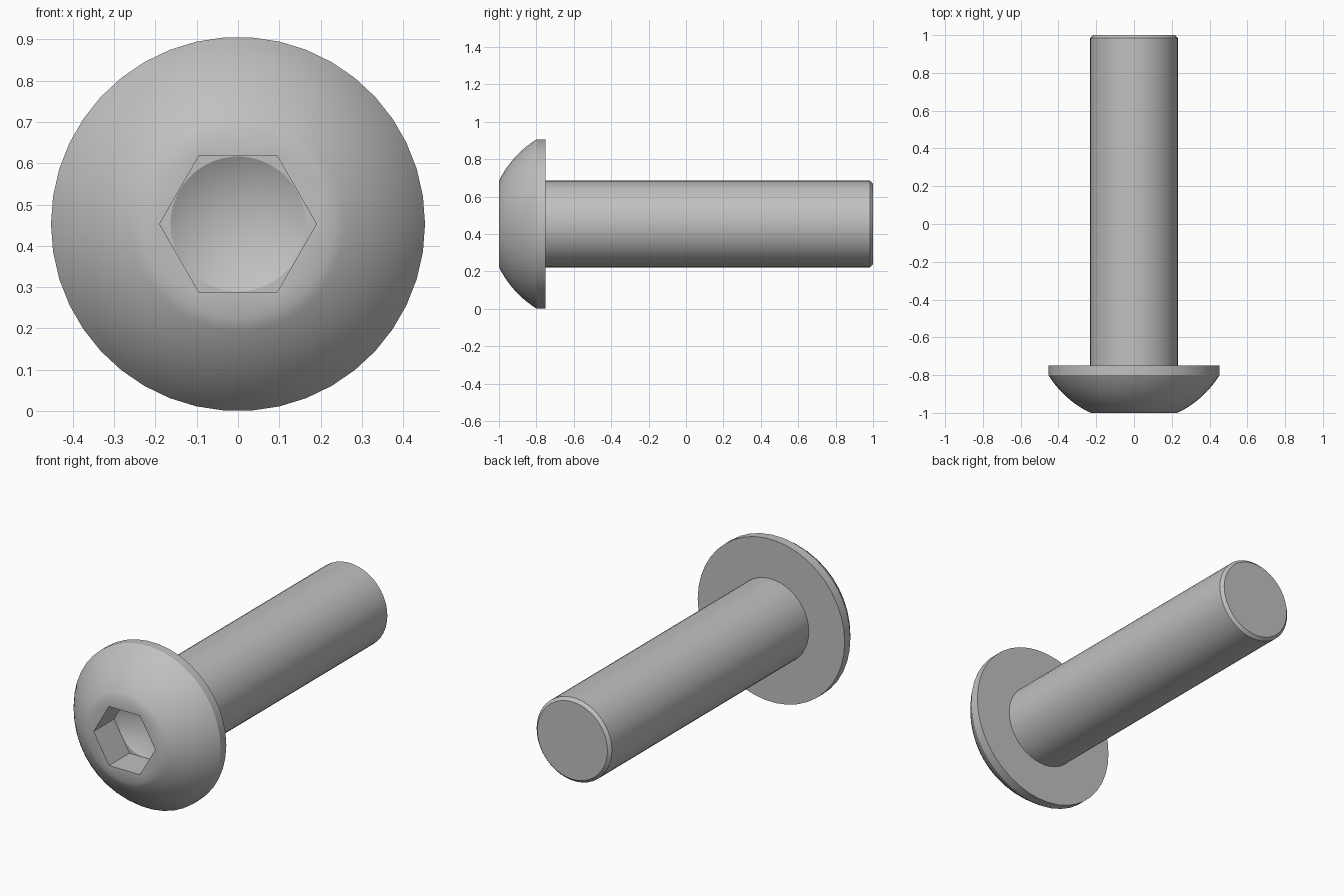
import bpy, bmesh
from math import sin, cos, tan, pi, radians, atan2, hypot

cube = bpy.data.objects.get("Cube")
if cube:
    bpy.data.objects.remove(cube, do_unlink=True)

SIDES = 42
HEAD_R, SHAFT_R, FLAT_R = 0.453, 0.232, 0.23
AXIS_Z = HEAD_R
FRONT, RIM, SEAT, END = -1.0, -0.8, -0.75, 1.0
HEX_R, HEX_DEPTH = 0.19, 0.18
DRILL_R = HEX_R * cos(pi / 6) - 0.001

steel = bpy.data.materials.new("grey steel")
steel.use_nodes = True
colour = (0.53, 0.53, 0.53, 1)
steel.diffuse_color = colour
steel.node_tree.nodes["Principled BSDF"].inputs["Base Color"].default_value = colour


def ring(bm, radius, y, sides=SIDES):
    """Closed loop of vertices around the screw's axis."""
    return [bm.verts.new((radius * cos(2 * pi * i / sides), y,
                          AXIS_Z + radius * sin(2 * pi * i / sides)))
            for i in range(sides)]


def skin(bm, loops):
    """Join successive loops with quads."""
    for a, b in zip(loops, loops[1:]):
        for i in range(len(a)):
            j = (i + 1) % len(a)
            bm.faces.new((a[i], a[j], b[j], b[i]))


def fill_between(bm, outer, inner):
    """Flat face with a hole."""
    edges = []
    for loop in (outer, inner):
        for i, v in enumerate(loop):
            w = loop[(i + 1) % len(loop)]
            edges.append(bm.edges.get((v, w)) or bm.edges.new((v, w)))
    bmesh.ops.triangle_fill(bm, edges=edges, use_beauty=True)


def finish(bm, name):
    bmesh.ops.recalc_face_normals(bm, faces=bm.faces)
    mesh = bpy.data.meshes.new(name)
    bm.to_mesh(mesh)
    bm.free()
    mesh.materials.append(steel)
    obj = bpy.data.objects.new(name, mesh)
    bpy.context.collection.objects.link(obj)
    bpy.ops.object.select_all(action="DESELECT")
    obj.select_set(True)
    bpy.context.view_layer.objects.active = obj
    bpy.ops.object.shade_smooth_by_angle(angle=radians(28.5))


# Domed head: a spherical arc centred on the axis, then rim and seat
bm = bmesh.new()
rise = RIM - FRONT
offset = (HEAD_R ** 2 - FLAT_R ** 2 - rise ** 2) / (2 * rise)
centre_y = RIM + offset
dome_r = hypot(HEAD_R, offset)
start, stop = atan2(FLAT_R, offset + rise), atan2(HEAD_R, offset)
STEPS = 10
loops = []
for k in range(STEPS + 1):
    a = start + (stop - start) * k / STEPS
    loops.append(ring(bm, dome_r * sin(a), centre_y - dome_r * cos(a)))
loops += [ring(bm, HEAD_R, SEAT), ring(bm, SHAFT_R, SEAT)]
skin(bm, loops)

# Hex socket with a conical drilled bottom
hex_top = ring(bm, HEX_R, FRONT, 6)
hex_floor = ring(bm, HEX_R, FRONT + HEX_DEPTH, 6)
skin(bm, [hex_top, hex_floor])
fill_between(bm, loops[0], hex_top)
drill = ring(bm, DRILL_R, FRONT + HEX_DEPTH)
fill_between(bm, hex_floor, drill)
tip = bm.verts.new((0, FRONT + HEX_DEPTH + DRILL_R * tan(pi / 6), AXIS_Z))
for i in range(SIDES):
    bm.faces.new((drill[i], drill[(i + 1) % SIDES], tip))
finish(bm, "screw_head")

# Plain shaft with a chamfered end
bm = bmesh.new()
CHAMFER = 0.016
loops = [ring(bm, SHAFT_R, SEAT), ring(bm, SHAFT_R, END - CHAMFER),
         ring(bm, SHAFT_R - CHAMFER, END)]
skin(bm, loops)
bm.faces.new(loops[-1])
finish(bm, "screw_shaft")
